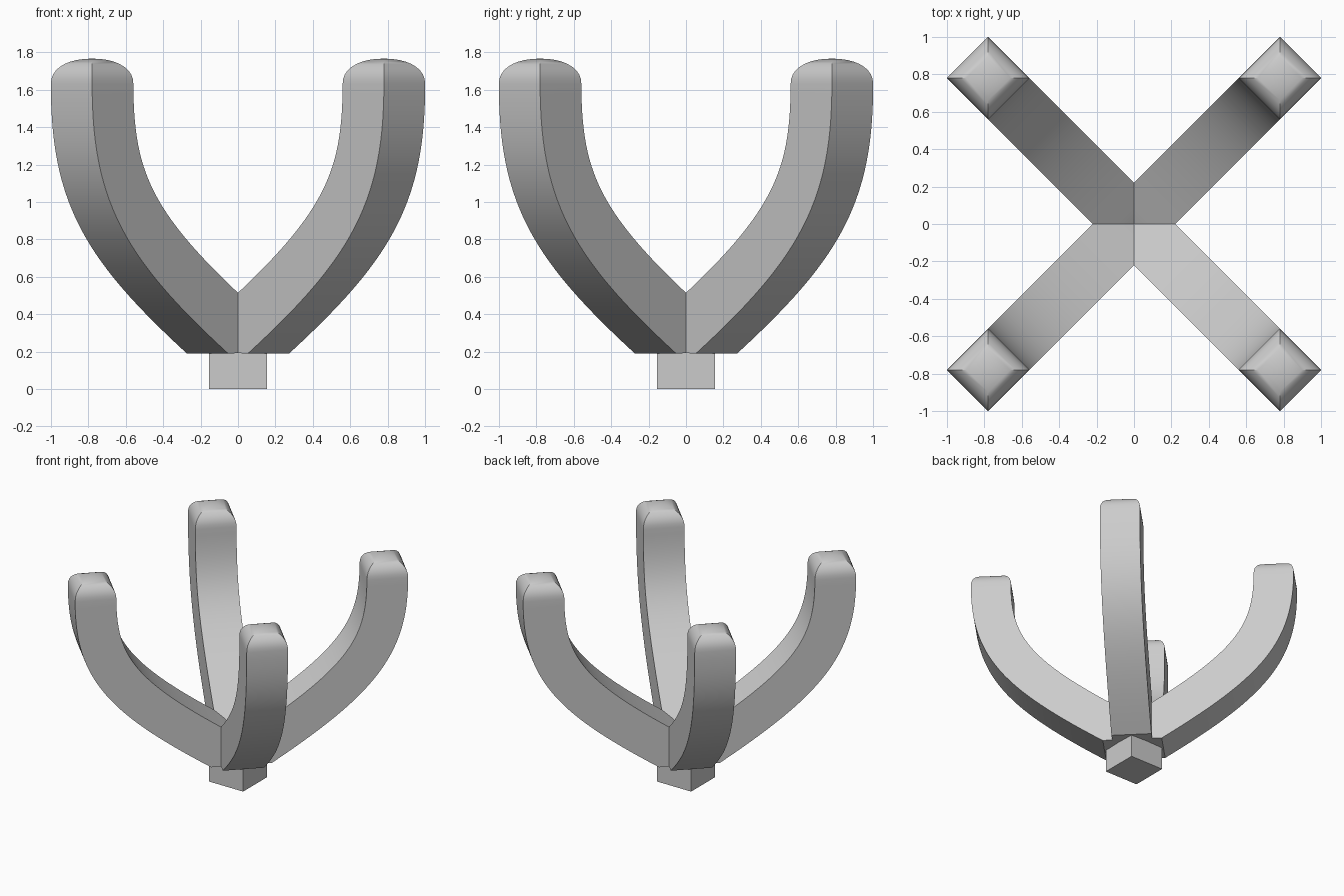
import bpy, bmesh, math
from mathutils import Vector

if "Cube" in bpy.data.objects:
    bpy.data.objects.remove(bpy.data.objects["Cube"])

H = 0.156                      # half thickness of an arm
D = math.sqrt(0.5)
TIP_Z = 1.63


def ring(bm, centre, normal, half_u, half_w):
    """Square section; centre and normal lie in the (radius, height) plane."""
    verts = []
    for u, w in ((-1, -1), (1, -1), (1, 1), (-1, 1)):
        r = centre[0] + normal[0] * u * half_u
        z = centre[1] + normal[1] * u * half_u
        b = w * half_w
        verts.append(bm.verts.new(((r - b) * D, (r + b) * D, z)))
    return verts


# Centre line of one arm as a cubic curve, with its sideways normals
p0, p3 = Vector((0.145, 0.32)), Vector((1.103, TIP_Z))
p1, p2 = p0 + 0.8 * Vector((0.958, 0.622)), p3 - 0.8 * Vector((0, 0.688))
sections = []
STEPS = 28
for i in range(STEPS + 1):
    t = i / STEPS
    s = 1 - t
    c = p0 * s**3 + p1 * 3 * s * s * t + p2 * 3 * s * t * t + p3 * t**3
    d = ((p1 - p0) * s * s + (p2 - p1) * 2 * s * t + (p3 - p2) * t * t).normalized()
    sections.append((c, Vector((d.y, -d.x)), H, H))

# Domed square tip
for i in range(1, 10):
    a = math.radians(10 * i) if i < 9 else math.radians(88)
    k = math.cos(a) ** 0.9
    z = TIP_Z + 0.136 * math.sin(a) ** 0.9
    sections.append((Vector((p3.x, z)), Vector((1, 0)), H * k, H * k))

# Arm root reaching into the centre, with a flat underside
bm = bmesh.new()
lo, hi = Vector((-0.05, 0.2)), Vector((-0.05, 0.37))
mid, half = (lo + hi) / 2, (hi - lo).length / 2
rings = [ring(bm, mid, Vector((0, -1)), half, H)]
rings += [ring(bm, *s) for s in sections]
for a, b in zip(rings, rings[1:]):
    for j in range(4):
        k = (j + 1) % 4
        bm.faces.new((a[j], a[k], b[k], b[j]))
bm.faces.new(rings[-1])
bmesh.ops.recalc_face_normals(bm, faces=bm.faces)

# Keep one quarter so that the mirrored arms meet in clean mitres
for n in ((1, 0, 0), (0, 1, 0)):
    bmesh.ops.bisect_plane(bm, geom=bm.verts[:] + bm.edges[:] + bm.faces[:],
                           plane_co=(0, 0, 0), plane_no=n, clear_inner=True)
me = bpy.data.meshes.new("arms")
bm.to_mesh(me)
bm.free()
arms = bpy.data.objects.new("arms", me)
bpy.context.collection.objects.link(arms)
mirror = arms.modifiers.new("mirror", 'MIRROR')
mirror.use_axis = (True, True, False)
bpy.context.view_layer.objects.active = arms
arms.select_set(True)
bpy.ops.object.modifier_apply(modifier="mirror")
bpy.ops.object.shade_smooth_by_angle(angle=math.radians(30))

# Square foot
bpy.ops.mesh.primitive_cube_add(size=1, location=(0, 0, 0.1))
foot = bpy.context.object
foot.name = "foot"
foot.scale = (0.31, 0.31, 0.2)
